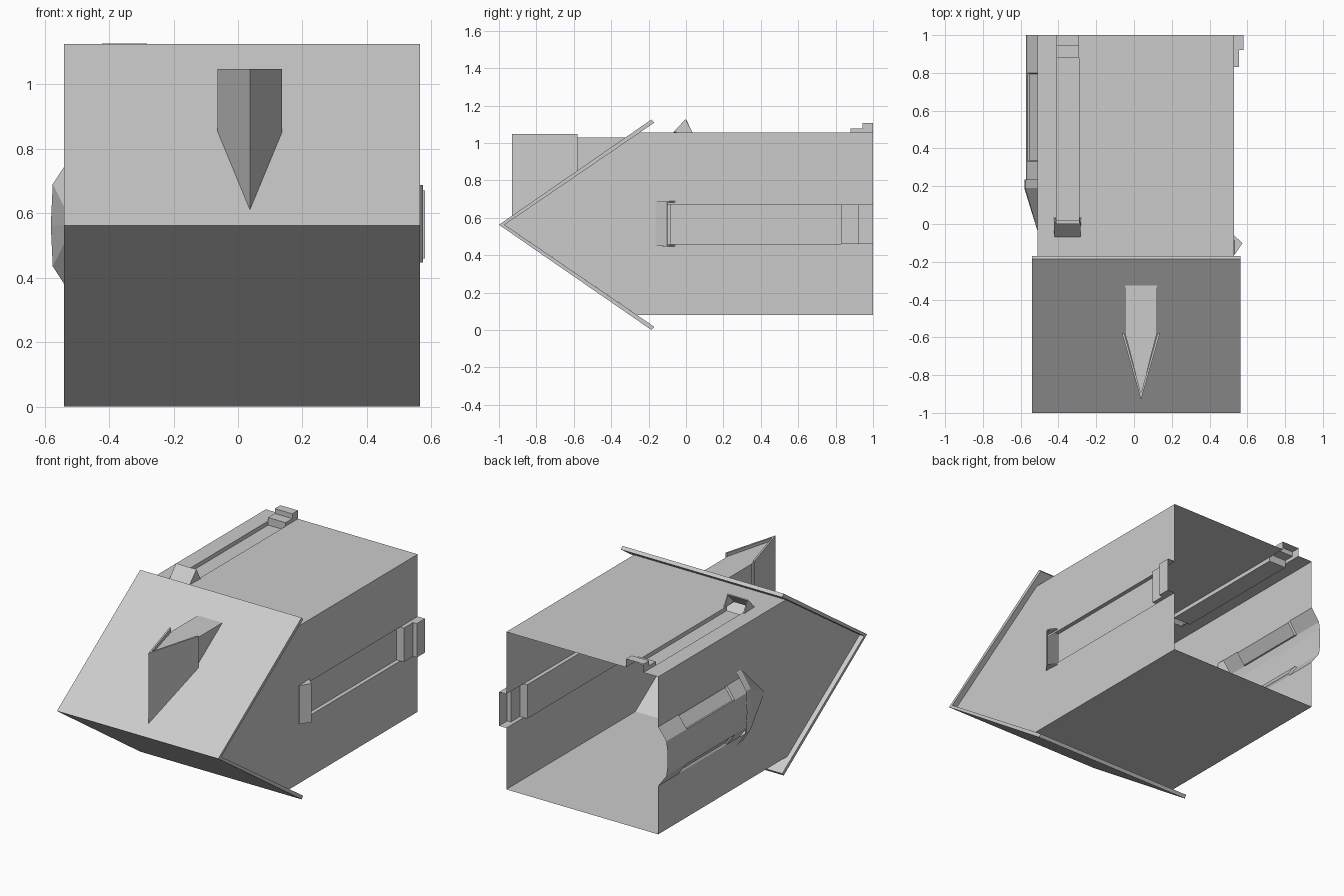
import bpy, bmesh

if "Cube" in bpy.data.objects:
    bpy.data.objects.remove(bpy.data.objects["Cube"])

ZC = 0.5625                                   # height of the roof ridge line
XL, XR, ZB, ZT = -0.51, 0.53, 0.08, 1.055     # body walls


def make(name, faces, thickness=0, inset=None):
    """Mesh object from a list of polygons given as point lists."""
    bm = bmesh.new()
    made = [bm.faces.new([bm.verts.new(p) for p in f]) for f in faces]
    if inset:
        panels = [made[i] for i in inset]
    bmesh.ops.remove_doubles(bm, verts=bm.verts, dist=0.0005)
    bmesh.ops.recalc_face_normals(bm, faces=bm.faces)
    if inset:
        bmesh.ops.inset_individual(bm, faces=[f for f in panels if f.is_valid],
                                   thickness=0.008, depth=-0.012)
    me = bpy.data.meshes.new(name)
    bm.to_mesh(me)
    bm.free()
    ob = bpy.data.objects.new(name, me)
    bpy.context.collection.objects.link(ob)
    if thickness:
        mod = ob.modifiers.new("thickness", 'SOLIDIFY')
        mod.thickness = thickness
        mod.offset = 0
    return ob


def extrude(profile, sweep, caps=True):
    """Polygons of a closed profile swept between two mapped ends."""
    a, b = [sweep(p, 0) for p in profile], [sweep(p, 1) for p in profile]
    n = len(profile)
    faces = [[a[i], a[(i + 1) % n], b[(i + 1) % n], b[i]] for i in range(n)]
    return faces + ([a, b] if caps else [])


# Folded roof slabs meeting at the front ridge
half = [(-0.185, 0.5625), (-0.17, 0.5455)]
roof = [(-1, ZC), (half[0][0], ZC + half[0][1]), (half[1][0], ZC + half[1][1]),
        (-0.97, ZC), (half[1][0], ZC - half[1][1]), (half[0][0], ZC - half[0][1])]
make("roof", extrude(roof, lambda p, e: ((-0.54, 0.565)[e], p[0], p[1])))


# Clip rails: slot, sunken channel, front hook and stepped back cover
def top_map(y, w, h):
    return (w, y, ZT + h)


def right_map(y, w, h):
    return (XR + h, y, w)


def rail(name, at, w, clip, slot, back):
    start, tip, end, height = clip
    w0, w1 = slot
    c0, c1 = w
    floor = tip + 0.015
    (b0, h0), (b1, h1) = back
    path = [(floor, 0), (floor, -0.025), (b0, -0.025), (b0, h0), (b1, h0), (b1, h1), (1, h1)]
    faces = [[at(p[0], w0, p[1]), at(p[0], w1, p[1]), at(q[0], w1, q[1]), at(q[0], w0, q[1])]
             for p, q in zip(path[1:], path[2:])]
    for e in (w0, w1):
        faces.append([at(floor, e, -0.025), at(b0, e, -0.025), at(b0, e, 0), at(floor, e, 0)])
        faces.append([at(b0, e, 0), at(1, e, 0), at(1, e, h1), at(b1, e, h1), at(b1, e, h0), at(b0, e, h0)])
    make(name + "_channel", faces)
    hook = [[at(start, c0, 0), at(start, c1, 0), at(tip, c1, height), at(tip, c0, height)]]
    hook += [[at(start, e, 0), at(tip, e, height), at(end, e, 0)] for e in (c0, c1)]
    make(name + "_hook", hook, 0.008)


TOP, RIGHT, LEFT = (-0.41, -0.29), (0.46, 0.67), (0.38, 0.745)
rail("top_rail", top_map, (-0.42, -0.285), (-0.065, 0.0, 0.035, 0.07), TOP,
     ((0.88, 0.022), (0.945, 0.052)))
rail("right_rail", right_map, (0.45, 0.685), (-0.16, -0.1, -0.06, 0.042), RIGHT,
     ((0.83, 0.025), (0.92, 0.05)))

# Body shell, open at the back, with slots running to the back edge
yt, yb = -0.248, -0.262


def side(x, slot, s):
    return [(x, y, z) for y, z in [(-0.97, ZC), (yt, ZT), (1, ZT), (1, slot[1]), (s, slot[1]),
                                   (s, slot[0]), (1, slot[0]), (1, ZB), (yb, ZB)]]


top = [(XL, yt), (XR, yt), (XR, 1), (TOP[1], 1), (TOP[1], -0.06), (TOP[0], -0.06), (TOP[0], 1), (XL, 1)]
make("body_shell", [
    [(x, y, ZT) for x, y in top],
    [(XL, yb, ZB), (XR, yb, ZB), (XR, 1, ZB), (XL, 1, ZB)],
    side(XR, RIGHT, -0.15),
    side(XL, LEFT, 0.15)])

# Half-octagon tube on the left wall, with sunken panels on the sloped sides
tube = [(XL, 0.745), (-0.565, 0.67), (-0.572, 0.62), (-0.572, 0.505), (-0.565, 0.455), (XL, 0.38)]
stations = [0.2, 0.33, 0.8, 1.0]
faces, panels = [], []
for ya, yc in zip(stations, stations[1:]):
    for i, (p, q) in enumerate(zip(tube, tube[1:])):
        if ya == 0.33 and i in (0, 4):
            panels.append(len(faces))
        faces.append([(p[0], ya, p[1]), (q[0], ya, q[1]), (q[0], yc, q[1]), (p[0], yc, p[1])])
make("left_tube", faces, inset=panels)

# Pointed hood in front of the tube
hood = [(XL, 0.79), (-0.575, 0.69), (-0.581, ZC), (-0.575, 0.435), (XL, 0.335)]
tip = (XL, -0.04, ZC)
faces = []
for p, q in zip(hood, hood[1:]):
    faces.append([(p[0], 0.19, p[1]), (q[0], 0.19, q[1]), tip])
    faces.append([(p[0], 0.19, p[1]), (q[0], 0.19, q[1]), (q[0], 0.235, q[1]), (p[0], 0.235, p[1])])
make("left_hood", faces)


# Dormer on the upper slab: thin V front and a flat-topped shaft behind
def slab(x, y):
    return (x, y, ZC + 0.687 * (y + 1) - 0.004)


arrow = [(-0.063, -0.58), (0.037, -0.93), (0.137, -0.58)]
inner = [(0.125, -0.58), (0.037, -0.895), (-0.051, -0.58)]
make("dormer_front", extrude(arrow + inner, lambda p, e: slab(*p) if e else (p[0], p[1], 1.047)))
shaft = [(-0.047, -0.32), (-0.047, -0.58), (0.037, -0.9), (0.121, -0.58), (0.121, -0.32)]
make("dormer_shaft", [[(x, y, 1.028) for x, y in shaft]] +
     [[(x, -0.32, 1.028), (x, -0.58, 1.028), slab(x, -0.58)] for x in (-0.047, 0.121)])
